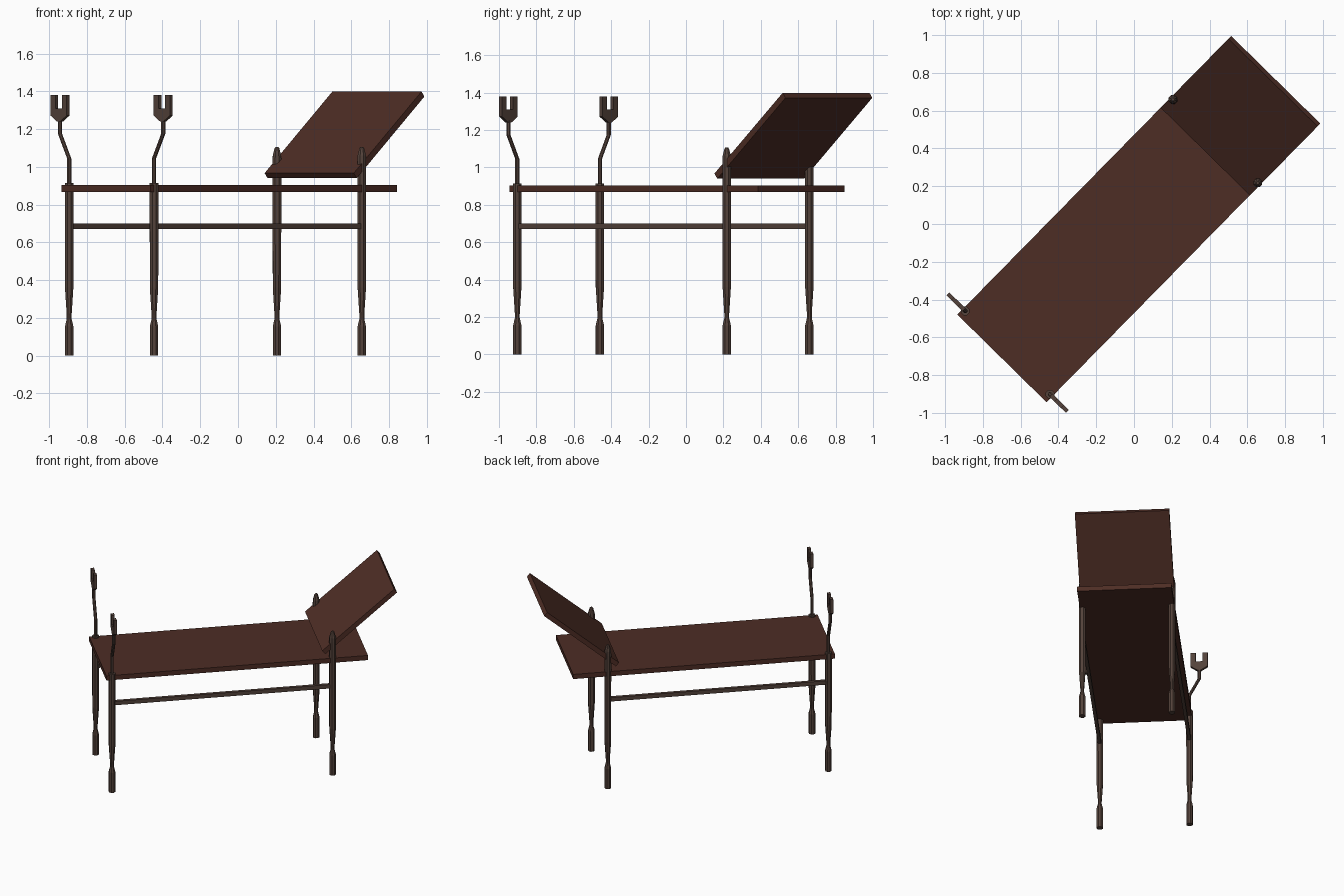
import bpy, bmesh
from math import radians, cos, sin, pi
from mathutils import Matrix, Vector

if "Cube" in bpy.data.objects:
    bpy.data.objects.remove(bpy.data.objects["Cube"])

# The table lies diagonally: build along local x, then turn every part
TURN = Matrix.Rotation(radians(45.5), 4, 'Z')
LEG_V = 0.315
FOOT_U, HEAD_U = -0.955, 0.615


def material(name, rgb):
    m = bpy.data.materials.new(name)
    m.diffuse_color = (*rgb, 1)
    m.use_nodes = True
    m.node_tree.nodes["Principled BSDF"].inputs["Base Color"].default_value = m.diffuse_color
    return m


wood = material("dark_wood", (0.075, 0.026, 0.018))
metal = material("brown_metal", (0.088, 0.055, 0.043))


def finish(name, bm, mat):
    bmesh.ops.recalc_face_normals(bm, faces=bm.faces)
    me = bpy.data.meshes.new(name)
    bm.to_mesh(me)
    bm.free()
    me.materials.append(mat)
    ob = bpy.data.objects.new(name, me)
    ob.matrix_world = TURN
    bpy.context.collection.objects.link(ob)
    return ob


def extrude_profile(name, pts, offset, mat):
    """Flat outline extruded by an offset vector."""
    bm = bmesh.new()
    face = bm.faces.new([bm.verts.new(p) for p in pts])
    new = bmesh.ops.extrude_face_region(bm, geom=[face], use_keep_orig=True)
    bmesh.ops.translate(bm, vec=Vector(offset),
                        verts=[g for g in new['geom'] if isinstance(g, bmesh.types.BMVert)])
    return finish(name, bm, mat)


def stack(name, sections, mat, sides=8):
    """Upright faceted post; each section is (u, v, z, radius)."""
    bm = bmesh.new()
    rings = []
    for u, v, z, r in sections:
        rings.append([bm.verts.new((u + r * cos(2 * pi * (i + .5) / sides),
                                    v + r * sin(2 * pi * (i + .5) / sides), z))
                      for i in range(sides)])
    for a, b in zip(rings, rings[1:]):
        for i in range(sides):
            j = (i + 1) % sides
            bm.faces.new((a[i], a[j], b[j], b[i]))
    bm.faces.new(rings[0])
    bm.faces.new(rings[-1])
    return finish(name, bm, mat)


def slab(name, section, half_width, mat, v=0):
    """Side section of (u, z) points, spread evenly about v."""
    return extrude_profile(name, [(u, v - half_width, z) for u, z in section],
                           (0, 2 * half_width, 0), mat)


# Flat bed board and tilted backrest
slab("bed_board", [(-0.998, 0.868), (0.864, 0.868), (0.864, 0.904), (-0.998, 0.904)], 0.331, wood)
slab("backrest", [(0.538, 0.967), (0.560, 0.940), (1.071, 1.372), (1.050, 1.399)], 0.331, wood)

# Shared turned lower leg, (z, radius)
leg = [(0, .024), (0.155, .024), (0.195, .014), (0.215, .014), (0.36, .024)]
foot_top = [(0.915, .025)]
head_top = [(1.03, .025), (1.06, .024), (1.10, .013), (1.106, .008)]

for side, s in (("left", 1), ("right", -1)):
    v = s * LEG_V
    stack(f"foot_leg_{side}", [(FOOT_U, v, z, r) for z, r in leg + foot_top], metal)
    stack(f"head_leg_{side}", [(HEAD_U, v, z, r) for z, r in leg + head_top], metal)

    # Long side rail
    slab(f"side_rail_{side}", [(FOOT_U, .67), (HEAD_U, .67), (HEAD_U, .70), (FOOT_U, .70)],
         0.012, metal, v)

    # Stirrup rod cranked outwards
    out = v + s * 0.068
    stack(f"stirrup_rod_{side}", [(FOOT_U, v, .90, .012), (FOOT_U, v, 1.045, .012),
                                  (FOOT_U, out, 1.175, .012), (FOOT_U, out, 1.25, .012)], metal)

    # Two-pronged stirrup fork
    half = [(.012, 1.24), (.060, 1.272), (.060, 1.38), (.024, 1.38), (.024, 1.31)]
    outline = half + [(-a, z) for a, z in reversed(half)]
    extrude_profile(f"stirrup_fork_{side}", [(FOOT_U - .011, out + a, z) for a, z in outline],
                    (.022, 0, 0), metal)
